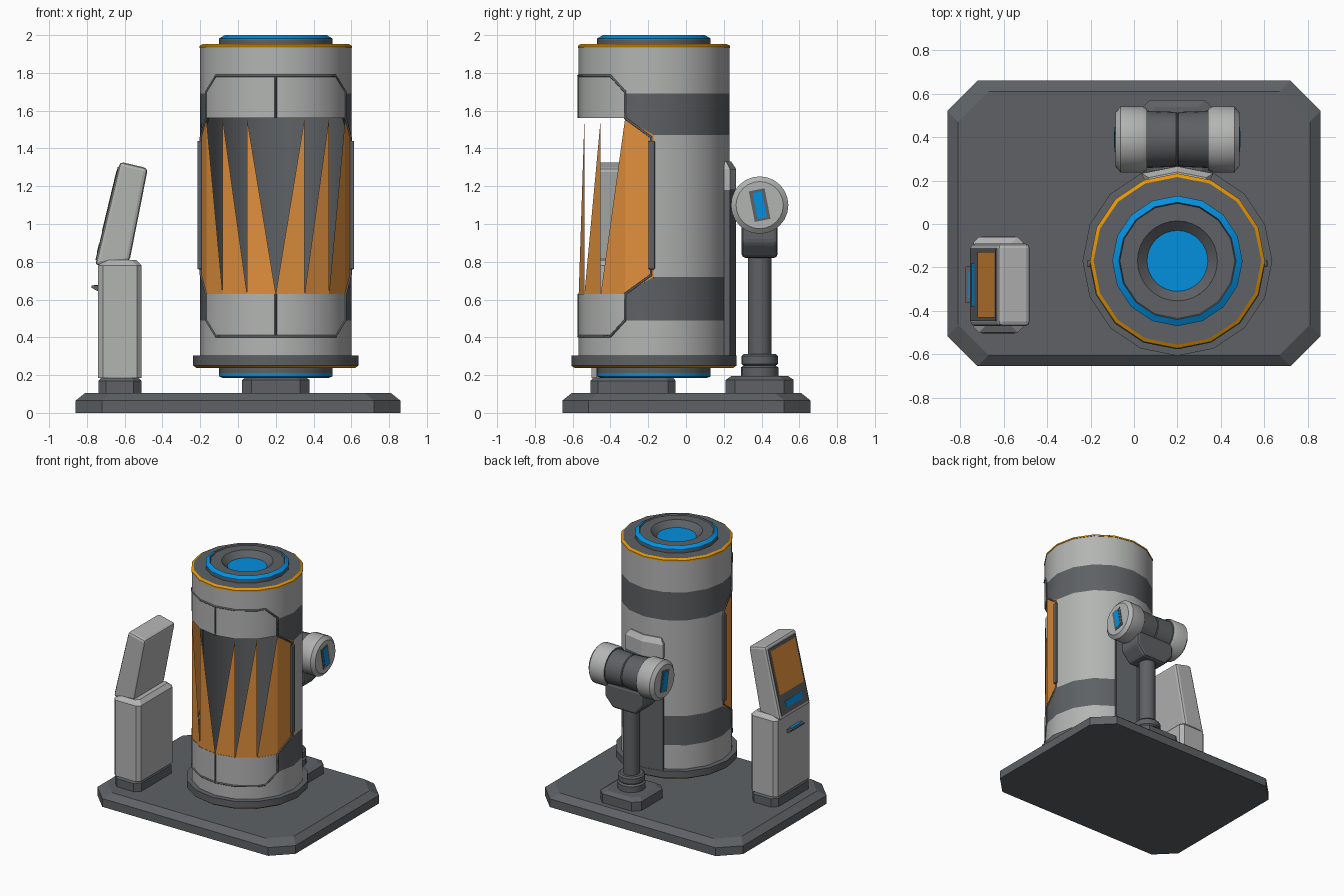
import bpy, bmesh, math
from mathutils import Vector

if "Cube" in bpy.data.objects:
    bpy.data.objects.remove(bpy.data.objects["Cube"])

def mat(name, r, g, b):
    m = bpy.data.materials.new(name)
    m.diffuse_color = (r, g, b, 1)
    m.use_nodes = True
    m.node_tree.nodes["Principled BSDF"].inputs["Base Color"].default_value = m.diffuse_color
    return m

LIGHT = mat("light_grey", 0.45, 0.46, 0.45)
DARK = mat("dark_grey", 0.112, 0.12, 0.128)
AMBER = mat("amber_glass", 0.74, 0.275, 0.045)
GOLD = mat("gold_trim", 0.78, 0.31, 0.002)
BLUE = mat("blue_light", 0.001, 0.28, 0.74)
CX, CY, R, N = 0.2, -0.17, 0.4, 16      # capsule centre, radius, sides

def make(name, verts, faces, mats, idx=None, smooth=False, recalc=True, bevel=0):
    me = bpy.data.meshes.new(name)
    me.from_pydata([tuple(v) for v in verts], [], faces)
    for m in mats:
        me.materials.append(m)
    if idx:
        for p, i in zip(me.polygons, idx):
            p.material_index = i
    if recalc:
        bm = bmesh.new()
        bm.from_mesh(me)
        bmesh.ops.recalc_face_normals(bm, faces=bm.faces)
        bm.to_mesh(me)
        bm.free()
    if smooth:
        me.shade_smooth()
        me.set_sharp_from_angle(angle=math.radians(30))
    ob = bpy.data.objects.new(name, me)
    bpy.context.collection.objects.link(ob)
    if bevel:
        b = ob.modifiers.new("bevel", 'BEVEL')
        b.width, b.segments, b.limit_method = bevel, 2, 'ANGLE'
    return ob

def loft(name, rings, m, **kw):
    n = len(rings[0])
    verts = [v for r in rings for v in r]
    faces = [(i*n+j, i*n+(j+1) % n, (i+1)*n+(j+1) % n, (i+1)*n+j)
             for i in range(len(rings)-1) for j in range(n)]
    faces += [tuple(range(n)), tuple(range(len(verts)-n, len(verts)))]
    return make(name, verts, faces, [m], **kw)

def prism(name, pts, lo, hi, m, **kw):
    """xz outline extruded along y"""
    return loft(name, [[(x, y, z) for x, z in pts] for y in (lo, hi)], m, **kw)

def slab(name, cx, cy, hx, hy, c, levels, m, **kw):
    """stack of corner-cut rectangles; levels are (z, inset)"""
    rings = []
    for z, d in levels:
        a, b = hx-d, hy-d
        rings.append([(cx+x, cy+y, z) for x, y in
                      [(a, b-c), (a-c, b), (c-a, b), (-a, b-c), (-a, c-b), (c-a, -b), (a-c, -b), (a, c-b)]])
    return loft(name, rings, m, **kw)

def box(name, loc, size, m, rot=(0, 0, 0), bevel=0):
    x, y, z = (s/2 for s in size)
    ob = loft(name, [[(-x, -y, k), (x, -y, k), (x, y, k), (-x, y, k)] for k in (-z, z)], m, bevel=bevel)
    ob.location, ob.rotation_euler = loc, rot
    return ob

def lathe(name, prof, mats, loc, n=N, rot=(0, 0, 0)):
    """prof is (r, z); mats has one material per profile step"""
    used = list(dict.fromkeys(mats))
    verts, rows, faces, idx = [], [], [], []
    for r, z in prof:
        cnt = 1 if r == 0 else n
        rows.append([len(verts)+(j % cnt) for j in range(n)])
        verts += [(r*math.cos(2*math.pi*j/n), r*math.sin(2*math.pi*j/n), z) for j in range(cnt)]
    for i, m in enumerate(mats):
        for j in range(n):
            k = (j+1) % n
            f = list(dict.fromkeys((rows[i][j], rows[i][k], rows[i+1][k], rows[i+1][j])))
            faces.append(f)
            idx.append(used.index(m))
    ob = make(name, verts, faces, used, idx, smooth=True)
    ob.location, ob.rotation_euler = loc, rot
    return ob

def cyl(k, z, r=R):
    """point on the 16-sided capsule; k counts sides from the front"""
    def p(i):
        a = -math.pi/2 + i*2*math.pi/N
        return Vector((CX+r*math.cos(a), CY+r*math.sin(a), z))
    f = math.floor(k)
    return p(f).lerp(p(f+1), k-f)

# floor plate
slab("floor_plate", 0, 0.0025, 0.86, 0.6575, 0.14, [(0, 0), (0.065, 0), (0.105, 0.05)], DARK)

# capsule shell: window left open at the front, dark bands round the rear
verts, faces, idx = [], [], []
for k in range(-8, 8):
    lo = len(verts)
    for kk in (k, k+1):
        front = abs(kk) <= 3
        for z in (0.3, 0.49, 0.63 if front else 0.72, 1.56 if front else 1.47, 1.69, 1.94):
            verts.append(cyl(kk, z))
    side = min(abs(k), abs(k+1))
    for b in range(5):
        if b == 2 and side < 4:
            continue
        faces.append((lo+b, lo+6+b, lo+7+b, lo+1+b))
        idx.append(1 if b in (1, 3) and side >= 3 else 0)
shell = make("capsule_shell", verts, faces, [LIGHT, DARK, DARK], idx, recalc=False)
bm = bmesh.new()
bm.from_mesh(shell.data)
bmesh.ops.remove_doubles(bm, verts=bm.verts, dist=1e-4)
bm.to_mesh(shell.data)
bm.free()
s = shell.modifiers.new("wall", 'SOLIDIFY')
s.thickness, s.offset, s.material_offset, s.material_offset_rim = 0.02, -1, 1, 1
solid = bpy.data.meshes.new_from_object(shell.evaluated_get(bpy.context.evaluated_depsgraph_get()))
shell.modifiers.clear()
shell.data = solid
solid.shade_smooth()
solid.set_sharp_from_angle(angle=math.radians(30))

# amber glass shards in the window
verts, faces = [], []
for sg in (-1, 1):
    for k in range(3):
        faces.append(tuple(range(len(verts), len(verts)+3)))
        verts += [cyl(sg*(k+1), 1.56, 0.398), cyl(sg*(k+1), 0.63, 0.398), cyl(sg*k, 0.63, 0.398)]
    faces.append(tuple(range(len(verts), len(verts)+4)))
    verts += [cyl(sg*3, 0.63, 0.398), cyl(sg*4, 0.72, 0.398), cyl(sg*4, 1.47, 0.398), cyl(sg*3, 1.56, 0.398)]
make("window_glass", verts, faces, [AMBER], recalc=False)

# dark frame and seams around the front panels
def trim(name, pts, closed, depth):
    cu = bpy.data.curves.new(name, 'CURVE')
    cu.dimensions, cu.bevel_depth, cu.bevel_resolution = '3D', depth, 0
    sp = cu.splines.new('POLY')
    sp.points.add(len(pts)-1)
    for p, (k, z) in zip(sp.points, pts):
        p.co = (*cyl(k, z, 0.399), 1)
    sp.use_cyclic_u = closed
    cu.materials.append(DARK)
    ob = bpy.data.objects.new(name, cu)
    bpy.context.collection.objects.link(ob)

half = [(0, 1.785), (1, 1.785), (2, 1.785), (2.4, 1.785), (3, 1.7), (3, 1.56), (3.9, 1.46),
        (3.9, 0.73), (3, 0.63), (3, 0.49), (2.4, 0.405), (2, 0.405), (1, 0.405), (0, 0.405)]
trim("panel_frame", half + [(-k, z) for k, z in half[-2:0:-1]], True, 0.008)
trim("upper_seam", [(0, 1.56), (0, 1.785)], False, 0.006)
trim("lower_seam", [(0, 0.405), (0, 0.63)], False, 0.006)
for sg, name in ((-1, "left_rail"), (1, "right_rail")):
    box(name, (CX+sg*0.402, -0.182, 1.1), (0.026, 0.034, 0.68), DARK, bevel=0.006)

# capsule lid and foot ring
lathe("capsule_lid", [(0.395, 1.93), (0.403, 1.932), (0.403, 1.943), (0.386, 1.953), (0.3, 1.953), (0.3, 1.974),
                      (0.3, 1.982), (0.27, 2.0), (0.265, 1.99), (0.185, 1.99)],
      [GOLD, GOLD, GOLD, DARK, DARK, BLUE, BLUE, DARK, DARK], (CX, CY, 0))
lathe("lid_lens", [(0.19, 1.992), (0.184, 1.992), (0.14, 1.95), (0, 1.95)], [DARK, DARK, BLUE], (CX, CY, 0), 32)
lathe("capsule_foot_ring", [(0, 0.185), (0.28, 0.185), (0.3, 0.193), (0.3, 0.212), (0.3, 0.238), (0.42, 0.238),
                            (0.437, 0.25), (0.437, 0.303), (0.39, 0.305)],
      [DARK, BLUE, BLUE, DARK, GOLD, GOLD, DARK, DARK], (CX, CY, 0))

# rear channel wrapped round the back of the capsule
def channel(name, rings, m):
    loft(name, [[cyl(8-w, z, 0.39), cyl(8, z, 0.39), cyl(8+w, z, 0.39), cyl(8+w, z, r), cyl(8, z, r),
                 cyl(8-w, z, r)] for z, r, w in rings], m)
channel("rear_channel", [(0.25, 0.434, 0.98), (1.18, 0.434, 0.98)], DARK)
channel("rear_channel_cap", [(1.18, 0.436, 0.99), (1.29, 0.436, 0.99), (1.33, 0.41, 0.85)], LIGHT)

# support stand
MY = 0.39
slab("stand_foot", CX, MY, 0.178, 0.18, 0.05, [(0.105, 0), (0.175, 0), (0.195, 0.03)], DARK)
lathe("stand_post", [(0, 0.19), (0.1, 0.19), (0.1, 0.24), (0.085, 0.25), (0.097, 0.26), (0.097, 0.3), (0.085, 0.312),
                     (0.062, 0.312), (0.062, 0.83), (0, 0.83)], [DARK]*9, (CX, MY, 0))
prism("stand_yoke", [(CX+x, z) for x, z in [(-0.17, 1.01), (-0.17, 0.9), (-0.1, 0.82), (0.1, 0.82), (0.17, 0.9),
                                            (0.17, 1.01)]], MY-0.095, MY+0.095, DARK, bevel=0.02)

# drum with light caps and blue lamps
hp = [(0, 0.285), (0.125, 0.285), (0.152, 0.262), (0.152, 0.16), (0.142, 0.14), (0.132, 0.14), (0.126, 0.006),
      (0.12, 0.0)]
hm = [LIGHT, LIGHT, LIGHT, LIGHT, DARK, DARK, DARK]
lathe("drum", hp + [(r, -z) for r, z in hp[-2::-1]], hm + hm[::-1], (CX, MY, 1.1), 24, (0, math.pi/2, 0))
for sg, side in ((-1, "left"), (1, "right")):
    tilt = (math.radians(11), 0, 0)
    box(side+"_lamp_frame", (CX+sg*0.285, MY, 1.1), (0.008, 0.085, 0.165), DARK, tilt)
    box(side+"_lamp", (CX+sg*0.287, MY, 1.1), (0.009, 0.05, 0.14), BLUE, tilt)

# console
KX, KY = -0.625, -0.28
slab("console_base", KX, KY, 0.113, 0.225, 0.04, [(0.105, 0), (0.17, 0), (0.188, 0.015)], DARK)
slab("console_column", KX, KY, 0.115, 0.22, 0.025, [(0.186, 0), (0.78, 0), (0.81, 0.03)], LIGHT)
prism("console_shelf", [(-0.735, 0.64), (-0.775, 0.662), (-0.775, 0.674), (-0.735, 0.674)], KY-0.085, KY+0.085, DARK)
box("console_shelf_light", (-0.75, KY, 0.675), (0.024, 0.12, 0.006), BLUE)
prism("console_head", [(-0.757, 0.78), (-0.625, 1.33), (-0.477, 1.295), (-0.575, 0.80)], KY-0.19, KY+0.19, LIGHT,
      bevel=0.02)
ang = math.atan2(0.132, 0.55)
def head_plate(name, u0, u1, w, out, m):
    u = (u0+u1)/2
    loc = (-0.757+u*math.sin(ang)-out*math.cos(ang), KY, 0.78+u*math.cos(ang)+out*math.sin(ang))
    box(name, loc, (0.008, w, u1-u0), m, (0, ang, 0))
head_plate("screen_frame", 0.03, 0.535, 0.335, 0.001, DARK)
head_plate("screen", 0.18, 0.515, 0.3, 0.003, AMBER)
head_plate("keypad_light", 0.07, 0.12, 0.2, 0.003, BLUE)
